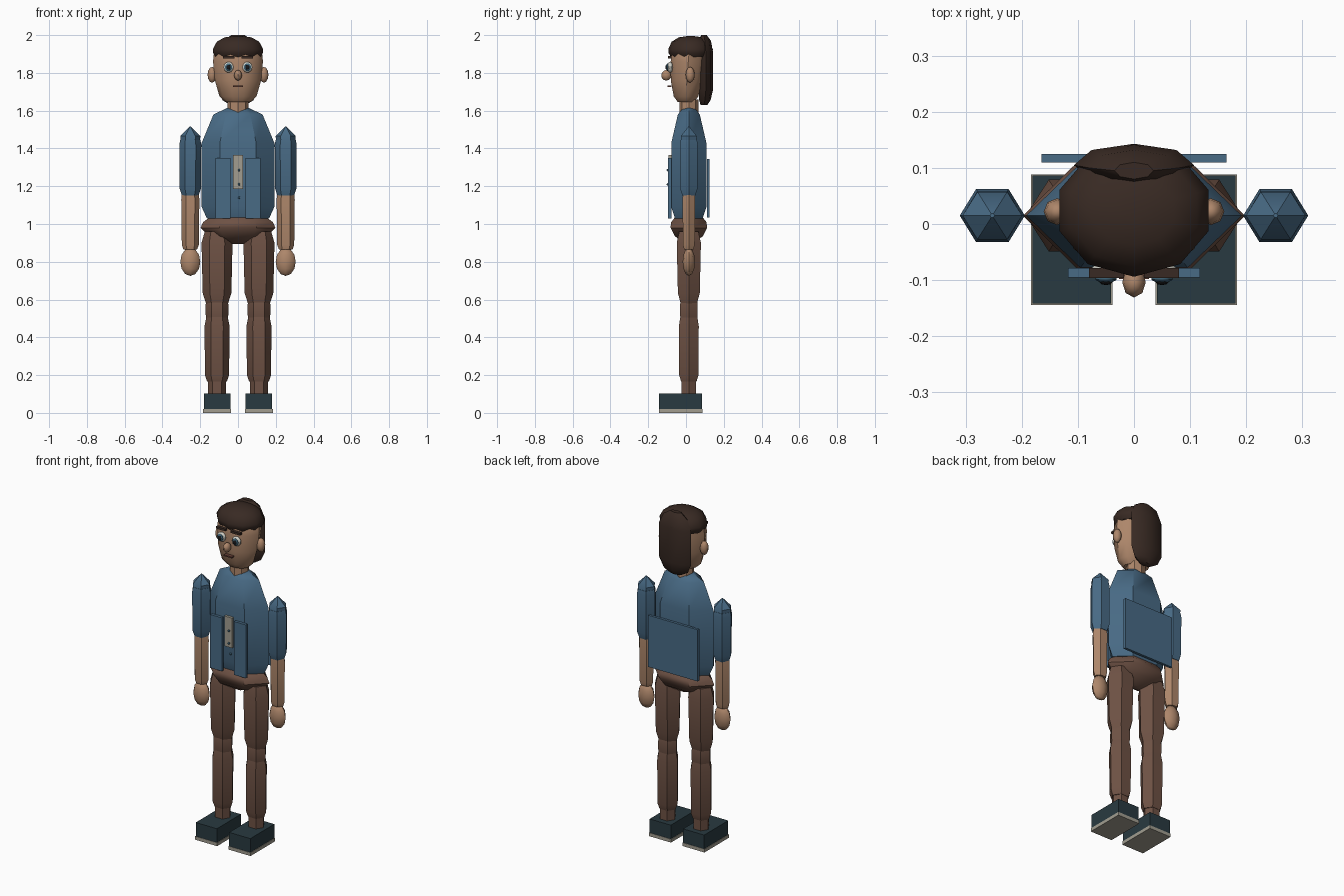
import bpy, bmesh, math

CY = 0.015  # depth of the body axis


def mat(name, rgb):
    m = bpy.data.materials.new(name)
    m.diffuse_color = (*rgb, 1)
    return m


SKIN = mat("skin", (0.42, 0.24, 0.145))
BLUE = mat("shirt blue", (0.065, 0.145, 0.235))
BROWN = mat("trouser brown", (0.155, 0.083, 0.058))
HAIR = mat("hair brown", (0.04, 0.023, 0.017))
SHOE = mat("shoe teal", (0.022, 0.042, 0.052))
SOLE = mat("sole grey", (0.36, 0.34, 0.28))
WHITE = mat("eye white", (0.62, 0.62, 0.56))
IRIS = mat("iris blue", (0.05, 0.13, 0.19))
BLACK = mat("pupil black", (0.008, 0.008, 0.009))
LIP = mat("lip brown", (0.13, 0.05, 0.035))


def finish(bm, name, m, smooth=None):
    bmesh.ops.recalc_face_normals(bm, faces=bm.faces[:])
    me = bpy.data.meshes.new(name)
    bm.to_mesh(me)
    bm.free()
    ob = bpy.data.objects.new(name, me)
    bpy.context.collection.objects.link(ob)
    me.materials.append(m)
    if smooth:
        bpy.ops.object.select_all(action='DESELECT')
        ob.select_set(True)
        bpy.context.view_layer.objects.active = ob
        bpy.ops.object.shade_smooth_by_angle(angle=math.radians(smooth))
    return ob


def loft(name, m, rings, n=6, x=0, phase=0.0, smooth=40):
    """Closed body through rings of (z, radius x, radius y, centre y)."""
    bm = bmesh.new()
    loops = []
    for z, rx, ry, cy in rings:
        loops.append([bm.verts.new((x + rx * math.cos(2 * math.pi * (i + phase) / n),
                                    cy + ry * math.sin(2 * math.pi * (i + phase) / n), z))
                      for i in range(n)])
    for a, b in zip(loops, loops[1:]):
        for i in range(n):
            j = (i + 1) % n
            bm.faces.new((a[i], a[j], b[j], b[i]))
    bm.faces.new(loops[0])
    bm.faces.new(loops[-1])
    return finish(bm, name, m, smooth)


def limb(name, m, x, profile, n=6):
    return loft(name, m, [(z, r, r * d, CY) for z, r, d in profile], n, x)


def box(name, m, x0, x1, y0, y1, z0, z1):
    bm = bmesh.new()
    bmesh.ops.create_cube(bm, size=1)
    for v in bm.verts:
        v.co = ((x0 + x1) / 2 + v.co.x * (x1 - x0), (y0 + y1) / 2 + v.co.y * (y1 - y0),
                (z0 + z1) / 2 + v.co.z * (z1 - z0))
    return finish(bm, name, m)


def ball(name, m, c, r, u=8, v=6):
    bm = bmesh.new()
    bmesh.ops.create_uvsphere(bm, u_segments=u, v_segments=v, radius=1)
    for p in bm.verts:
        p.co = [c[i] + p.co[i] * r[i] for i in range(3)]
    return finish(bm, name, m, 50)


# Torso, pelvis and neck
loft("torso", BLUE, [(1.03, .165, .085, CY), (1.09, .192, .107, CY), (1.43, .192, .107, CY),
                     (1.58, .130, .067, CY), (1.615, .055, .035, CY)])
loft("pelvis", BROWN, [(.895, .03, .02, CY), (.935, .155, .085, CY), (.98, .198, .112, CY),
                       (1.01, .185, .108, CY), (1.035, .15, .085, CY)])
loft("neck", SKIN, [(1.59, .055, .05, CY), (1.66, .055, .05, CY)], 8)

# Shirt panels, placket and buttons
box("back_panel", BLUE, -.165, .165, .11, .125, 1.035, 1.345)
for s in (-1, 1):
    box("front_panel", BLUE, min(s * .04, s * .118), max(s * .04, s * .118), -.095, -.078, 1.03, 1.35)
box("placket", SOLE, -.026, .026, -.093, -.076, 1.185, 1.365)
for z, y in ((1.285, -.096), (1.21, -.096), (1.14, -.08)):
    ball("button", IRIS, (.006, y, z), (.007, .007, .007), 6, 4)

# Arms and legs
for s in (-1, 1):
    x = s * .2525
    limb("upper_arm", BLUE, x, [(1.15, .044, .9), (1.19, .057, .94), (1.42, .058, .94), (1.445, .053, .94)])
    limb("shoulder", BLUE, x, [(1.40, .05, .92), (1.465, .053, .92), (1.515, .004, 1)])
    limb("forearm", SKIN, x, [(.865, .036, .8), (.89, .045, .8), (1.13, .048, .8), (1.17, .044, .8)])
    ball("hand", SKIN, (x, CY, .80), (.053, .033, .075), 8, 6)
    x = s * .111
    limb("thigh", BROWN, x, [(.575, .057, .85), (.635, .076, .88), (.90, .082, .9), (.96, .065, .9)])
    limb("knee", BROWN, x, [(.49, .055, .9), (.52, .06, .9), (.575, .06, .9), (.60, .052, .9)])
    limb("shin", BROWN, x, [(.165, .052, .9), (.20, .064, .92), (.46, .066, .92), (.51, .056, .92)])
    limb("ankle", BROWN, x, [(.09, .047, .95), (.18, .047, .95)])
    box("shoe", SHOE, x - .07, x + .07, -.142, .086, .018, .103)
    box("sole", SOLE, x - .073, x + .073, -.144, .088, 0, .02)

# Head and ears
loft("head", SKIN, [(1.645, .065, .045, .0), (1.675, .098, .068, .0), (1.76, .122, .09, .005),
                    (1.86, .132, .098, .012), (1.93, .125, .095, .018), (1.97, .08, .06, .02)], 10)
for s in (-1, 1):
    ball("ear", SKIN, (s * .137, .022, 1.79), (.024, .024, .042))

# Hair cap and long back hair
loft("hair_cap", HAIR, [(1.885, .125, .104, .024), (1.905, .138, .116, .024), (1.925, .14, .118, .024),
                        (1.965, .118, .10, .024), (1.988, .075, .062, .024), (1.995, .02, .018, .024)], 10, phase=.5)
loft("back_hair", HAIR, [(1.63, .04, .018, .095), (1.655, .082, .03, .1), (1.71, .107, .038, .105),
                         (1.91, .107, .038, .105), (1.97, .08, .032, .1), (2.0, .035, .015, .095)], 8)

# Face
for s in (-1, 1):
    x = s * .05
    ball("eye", WHITE, (x, -.084, 1.83), (.028, .016, .029), 10, 6)
    ball("iris", IRIS, (x, -.097, 1.83), (.020, .008, .021), 10, 6)
    ball("pupil", BLACK, (x, -.103, 1.83), (.012, .006, .013), 8, 6)
    box("eyebrow", HAIR, min(s * .018, s * .08), max(s * .018, s * .08), -.096, -.078, 1.876, 1.889)
ball("nose", SKIN, (0, -.104, 1.787), (.021, .027, .028))
box("mouth", LIP, -.027, .027, -.098, -.076, 1.726, 1.734)
